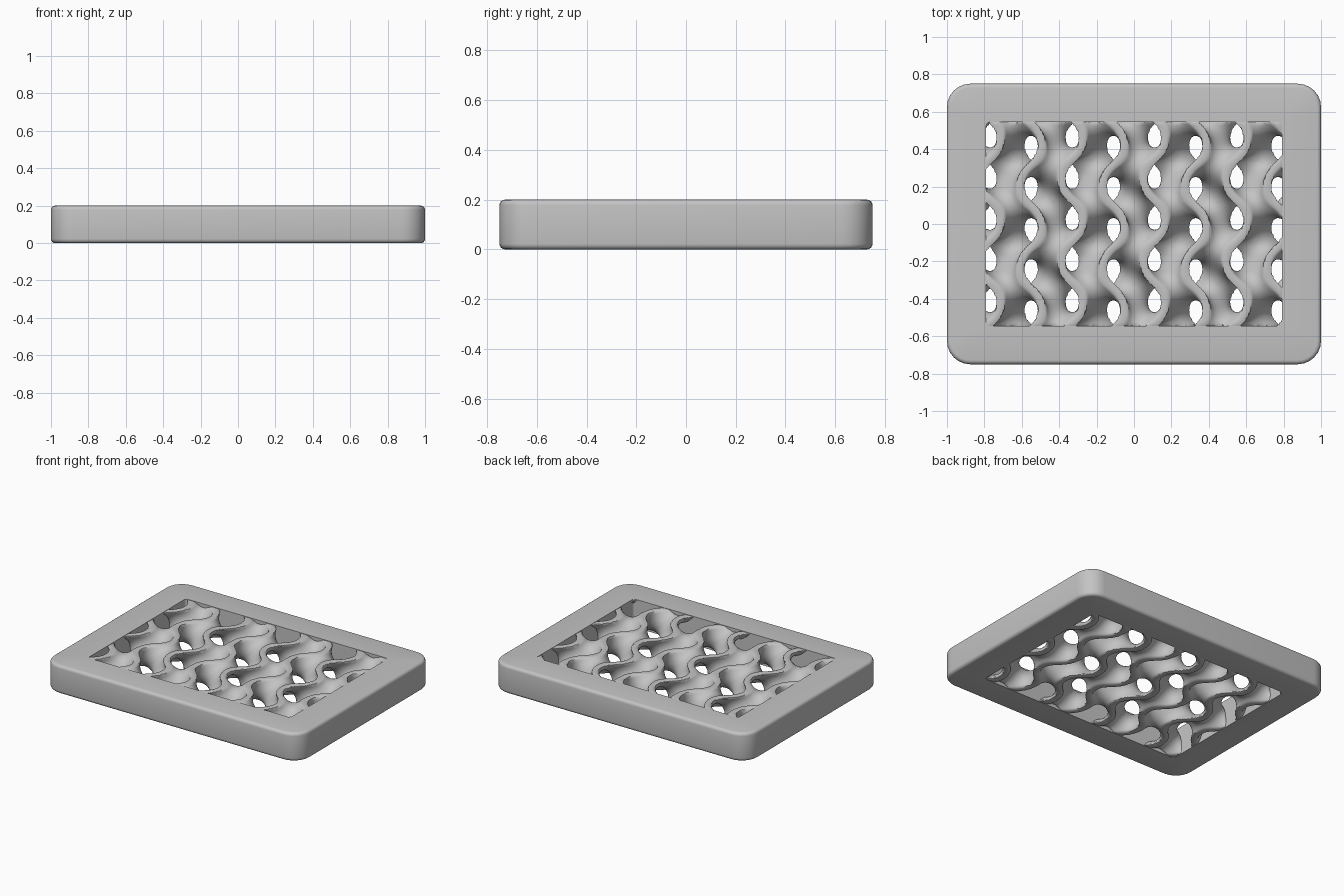
import bpy
from math import sin, cos, pi
from itertools import product

cube = bpy.data.objects.get("Cube")
if cube:
    bpy.data.objects.remove(cube, do_unlink=True)

# Overall sizes
HALF_X, HALF_Y, HEIGHT = 1.0, 0.75, 0.2
WELL_X, WELL_Y = 0.79, 0.545
PERIOD, WALL = 0.44, 0.47

grey = bpy.data.materials.new("plain grey")
grey.use_nodes = True
grey.diffuse_color = (0.55, 0.55, 0.55, 1)
grey.node_tree.nodes["Principled BSDF"].inputs["Base Color"].default_value = grey.diffuse_color


def add_object(name, verts, faces, angle):
    mesh = bpy.data.meshes.new(name)
    mesh.from_pydata(verts, [], faces)
    mesh.materials.append(grey)
    obj = bpy.data.objects.new(name, mesh)
    bpy.context.collection.objects.link(obj)
    bpy.ops.object.select_all(action="DESELECT")
    obj.select_set(True)
    bpy.context.view_layer.objects.active = obj
    bpy.ops.object.shade_smooth_by_angle(angle=angle)
    return obj


# Frame: rounded rectangles lofted around a closed section
def rounded_rectangle(hx, hy, radius, z, steps=6):
    points = []
    for corner, (sx, sy) in enumerate([(1, 1), (-1, 1), (-1, -1), (1, -1)]):
        for i in range(steps + 1):
            a = (corner + i / steps) * pi / 2
            points.append((sx * (hx - radius) + radius * cos(a),
                           sy * (hy - radius) + radius * sin(a), z))
    return points


def build_frame(corner=0.125, edge=0.022, edge_steps=4):
    section = [rounded_rectangle(WELL_X, WELL_Y, 0.02, 0)]
    for side in (0, 1):
        for i in range(edge_steps + 1):
            a = (side + i / edge_steps) * pi / 2
            inset = edge * (1 - sin(a))
            z = edge * (1 - cos(a)) + side * (HEIGHT - 2 * edge)
            section.append(rounded_rectangle(HALF_X - inset, HALF_Y - inset, corner - inset, z))
    section.append(rounded_rectangle(WELL_X, WELL_Y, 0.02, HEIGHT))
    n, m = len(section[0]), len(section)
    faces = [(r * n + i, r * n + (i + 1) % n,
              (r + 1) % m * n + (i + 1) % n, (r + 1) % m * n + i)
             for r in range(m) for i in range(n)]
    return add_object("frame", [p for ring in section for p in ring], faces, 0.6)


# Lattice: wavy gyroid sheet, trimmed to the well and meshed on a grid
def build_lattice(step=0.0125, overlap=0.006):
    k = 2 * pi / PERIOD
    limits = (WELL_X + overlap, WELL_Y + overlap, HEIGHT / 2)
    axes = []
    for limit in limits:
        count = int(limit / step) + 2
        axes.append([(i + 0.5) * step for i in range(-count, count)])
    sines = [[sin(k * c) for c in axis] for axis in axes]
    cosines = [[cos(k * c) for c in axis] for axis in axes]
    excess = [[abs(c) - limit for c in axis] for axis, limit in zip(axes, limits)]
    (sx, sy, sz), (cx, cy, cz), (ex, ey, ez) = sines, cosines, excess
    nx, ny, nz = map(len, axes)

    # Signed thickness, negative inside the sheet
    field = {}
    for x, y, z in product(range(nx), range(ny), range(nz)):
        g = sx[x] * cy[y] + sy[y] * cz[z] + sz[z] * cx[x]
        field[x, y, z] = max((abs(g) - WALL) / (1.4 * k), ex[x], ey[y], ez[z])

    # One vertex in every grid cell that the surface crosses
    corners = list(product((0, 1), repeat=3))
    edges = [(a, b) for a, b in product(range(8), repeat=2)
             if a < b and sum(p != q for p, q in zip(corners[a], corners[b])) == 1]
    verts, index = [], {}
    for x, y, z in product(range(nx - 1), range(ny - 1), range(nz - 1)):
        v = [field[x + i, y + j, z + l] for i, j, l in corners]
        if (min(v) < 0) == (max(v) < 0):
            continue
        hits = []
        for a, b in edges:
            if (v[a] < 0) != (v[b] < 0):
                t = v[a] / (v[a] - v[b])
                hits.append([p + (q - p) * t for p, q in zip(corners[a], corners[b])])
        mid = [sum(h) / len(hits) for h in zip(*hits)]
        index[x, y, z] = len(verts)
        verts.append((axes[0][0] + (x + mid[0]) * step,
                      axes[1][0] + (y + mid[1]) * step,
                      axes[2][0] + (z + mid[2]) * step + HEIGHT / 2))

    # One quad around every grid edge that the surface crosses
    faces = []
    for p, value in field.items():
        for d in range(3):
            q = list(p)
            q[d] += 1
            other = field.get(tuple(q))
            if other is None or (value < 0) == (other < 0):
                continue
            quad = []
            for i, j in ((1, 1), (0, 1), (0, 0), (1, 0)):
                cell = list(p)
                cell[(d + 1) % 3] -= i
                cell[(d + 2) % 3] -= j
                quad.append(index[tuple(cell)])
            faces.append(quad if value < 0 else quad[::-1])
    return add_object("wavy_lattice", verts, faces, 0.7)


build_frame()
build_lattice()
